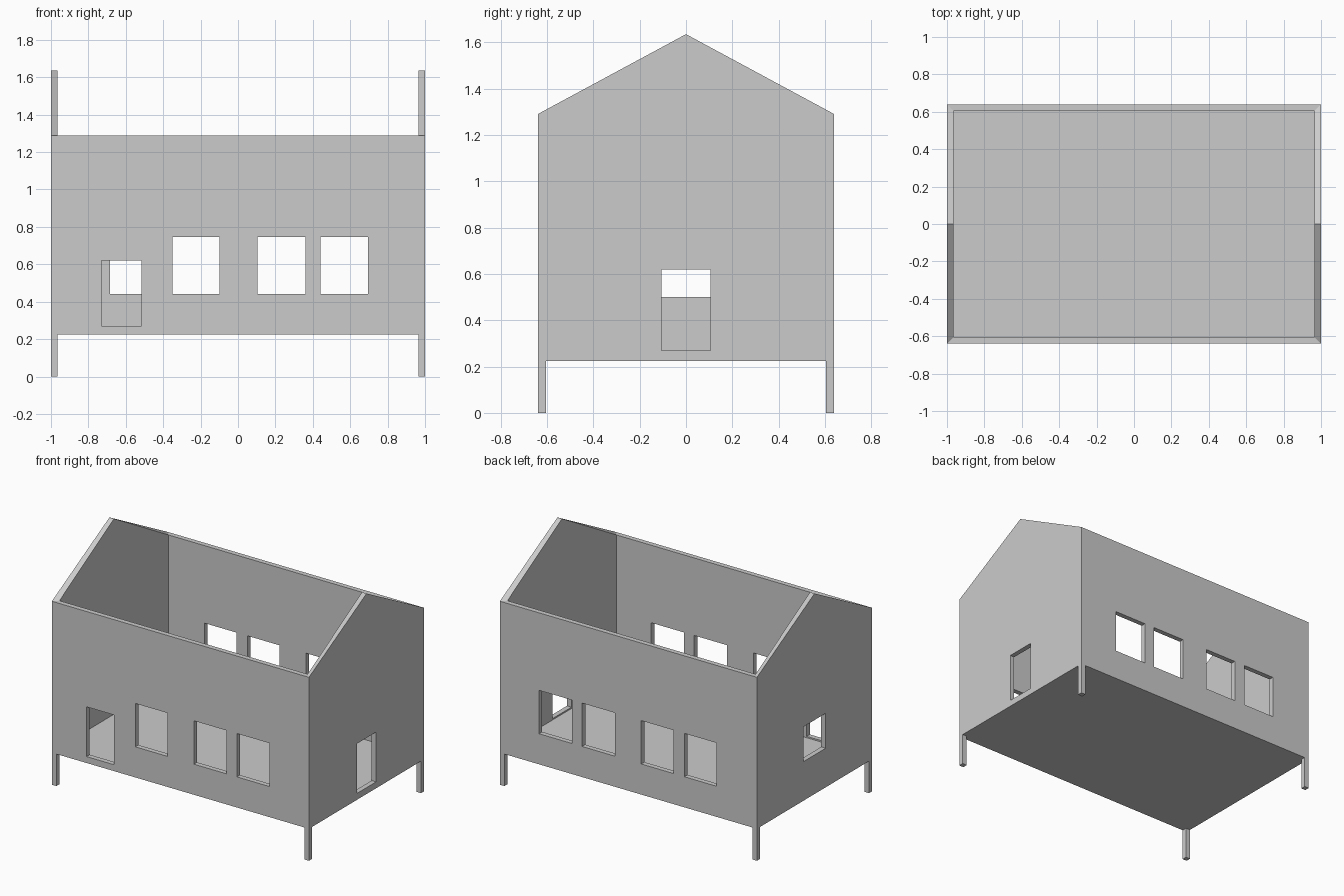
import bpy, bmesh
from mathutils import Matrix

if "Cube" in bpy.data.objects:
    bpy.data.objects.remove(bpy.data.objects["Cube"])

X, Y, T = 1.0, 0.64, 0.035          # half length, half width, wall thickness
BASE, EAVE, PEAK = 0.225, 1.29, 1.635


def to_object(bm, name):
    bmesh.ops.recalc_face_normals(bm, faces=bm.faces)
    me = bpy.data.meshes.new(name)
    bm.to_mesh(me)
    bm.free()
    ob = bpy.data.objects.new(name, me)
    bpy.context.scene.collection.objects.link(ob)
    return ob


def box(name, x0, x1, y0, y1, z0, z1):
    bm = bmesh.new()
    m = Matrix.Translation(((x0 + x1) / 2, (y0 + y1) / 2, (z0 + z1) / 2))
    m = m @ Matrix.Diagonal((x1 - x0, y1 - y0, z1 - z0, 1))
    bmesh.ops.create_cube(bm, size=1, matrix=m)
    return to_object(bm, name)


# House shell: rings run outside bottom, outside top, inside top, inside floor
bm = bmesh.new()


def ring(inset, z_eave, z_mid):
    x, y = X - inset, Y - inset
    plan = [(-x, -y), (x, -y), (x, 0), (x, y), (-x, y), (-x, 0)]
    return [bm.verts.new((px, py, z_mid if py == 0 else z_eave)) for px, py in plan]


rings = [ring(0, BASE, BASE), ring(0, EAVE, PEAK),
         ring(T, EAVE, PEAK), ring(T, BASE + T, BASE + T)]
for a, b in zip(rings, rings[1:]):
    for i in range(6):
        j = (i + 1) % 6
        bm.faces.new((a[i], a[j], b[j], b[i]))
bm.faces.new(rings[0])
bm.faces.new(rings[-1])
house = to_object(bm, "house_shell")

# Openings: doors in front and right walls, windows elsewhere
D = 0.1
cutters = []
win_x = [(-0.35, -0.10), (0.105, 0.36), (0.44, 0.695)]
for x0, x1 in win_x:
    cutters.append(box("front_window_cut", x0, x1, -Y - D, -Y + D, 0.44, 0.745))
for x0, x1 in win_x + [(-0.685, -0.435)]:
    cutters.append(box("back_window_cut", x0, x1, Y - D, Y + D, 0.44, 0.745))
cutters.append(box("front_door_cut", -0.73, -0.515, -Y - D, -Y + D, 0.27, 0.62))
cutters.append(box("right_door_cut", X - D, X + D, -0.106, 0.106, 0.27, 0.62))
cutters.append(box("left_window_cut", -X - D, -X + D, -0.123, 0.123, 0.5, 0.745))

for c in cutters:
    mod = house.modifiers.new("opening", 'BOOLEAN')
    mod.operation = 'DIFFERENCE'
    mod.solver = 'EXACT'
    mod.object = c
dg = bpy.context.evaluated_depsgraph_get()
house.data = bpy.data.meshes.new_from_object(house.evaluated_get(dg))
house.modifiers.clear()
for c in cutters:
    bpy.data.objects.remove(c)

# Corner legs
for sx, side in ((-1, "left"), (1, "right")):
    for sy, end in ((-1, "front"), (1, "back")):
        xs = sorted((sx * X, sx * (X - T)))
        ys = sorted((sy * Y, sy * (Y - T)))
        box(f"{end}_{side}_leg", *xs, *ys, 0, BASE)
